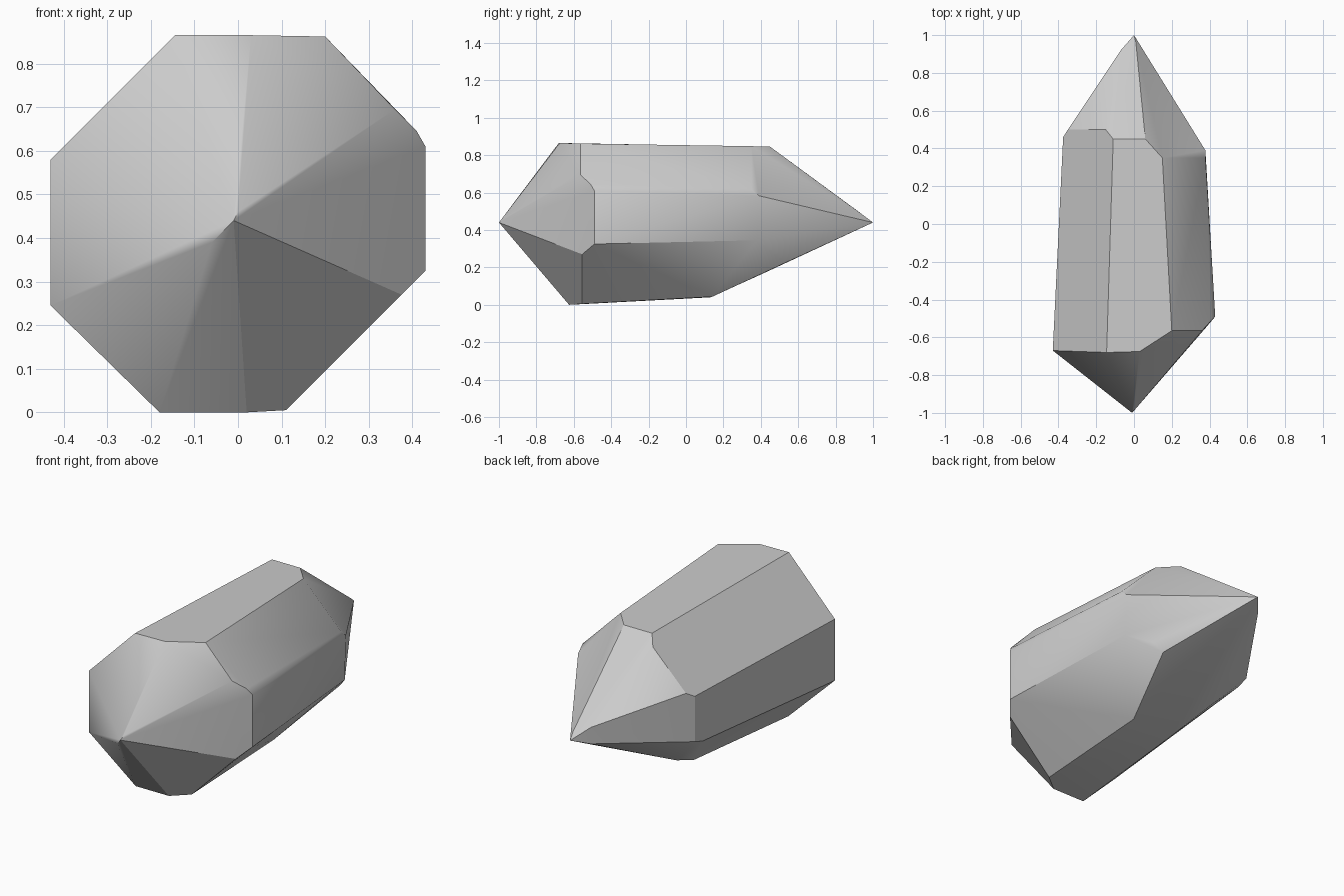
import bpy
import bmesh
import math

default_cube = bpy.data.objects.get("Cube")
if default_cube:
    bpy.data.objects.remove(default_cube, do_unlink=True)


def flat_material(name, colour):
    material = bpy.data.materials.new(name)
    material.use_nodes = True
    material.diffuse_color = colour
    shader = next(node for node in material.node_tree.nodes
                  if node.type == "BSDF_PRINCIPLED")
    shader.inputs["Base Color"].default_value = colour
    shader.inputs["Roughness"].default_value = 0.6
    return material


def cut_gem(name, corner_groups, material):
    """Stretch a convex stone over its corners and merge the flat facets."""
    bm = bmesh.new()
    for group in corner_groups:
        for corner in group:
            bm.verts.new(corner)
    hull = bmesh.ops.convex_hull(bm, input=bm.verts)
    unused = {item for key in ("geom_interior", "geom_unused")
              for item in hull[key] if isinstance(item, bmesh.types.BMVert)}
    bmesh.ops.delete(bm, geom=list(unused), context="VERTS")
    bmesh.ops.dissolve_limit(bm, angle_limit=math.radians(3),
                             verts=bm.verts, edges=bm.edges)
    bmesh.ops.recalc_face_normals(bm, faces=bm.faces)
    mesh = bpy.data.meshes.new(name)
    bm.to_mesh(mesh)
    bm.free()
    mesh.materials.append(material)
    gem = bpy.data.objects.new(name, mesh)
    bpy.context.collection.objects.link(gem)
    return gem


# Short front point, ending in a small ridge
front_point = [(-.01, -1, .44), (0, -.985, .46), (-.06, -.955, .39)]

# Wide front rim of the eight-sided body
front_rim = [
    (-.43, -.67, .58), (-.43, -.67, .245),
    (-.145, -.68, .865), (.03, -.675, .865),
    (.2, -.565, .862), (.36, -.565, .695),
    (.41, -.51, .645), (.43, -.49, .61),
    (.43, -.49, .325), (.375, -.555, .27),
    (.11, -.555, .005), (.02, -.625, 0), (-.18, -.625, 0),
]

# Narrower back rim, cut off deeply along the underside
back_rim = [
    (-.11, .45, .845), (.06, .45, .845), (.15, .35, .848),
    (.378, .35, .62), (.378, .39, .583), (.378, .38, .345),
    (.29, .5, .28), (.247, .53, .224),
    (.12, .14, .043), (-.14, .13, .04),
    (-.217, .39, .157), (-.375, .39, .305),
    (-.375, .46, .328), (-.375, .46, .575),
    (-.35, .5, .6), (-.15, .5, .8),
]

# Long back point with its uneven facet ends
back_point = [(0, 1, .44), (.01, .96, .47), (-.07, .92, .5),
              (-.07, .92, .41), (.053, .84, .367)]

stone_grey = flat_material("stone grey", (0.6, 0.6, 0.6, 1))
crystal = cut_gem("crystal", (front_point, front_rim, back_rim, back_point),
                  stone_grey)

# Soft blends across shallow facets, crisp edges elsewhere
bpy.ops.object.select_all(action="DESELECT")
crystal.select_set(True)
bpy.context.view_layer.objects.active = crystal
bpy.ops.object.shade_smooth_by_angle(angle=math.radians(30))
